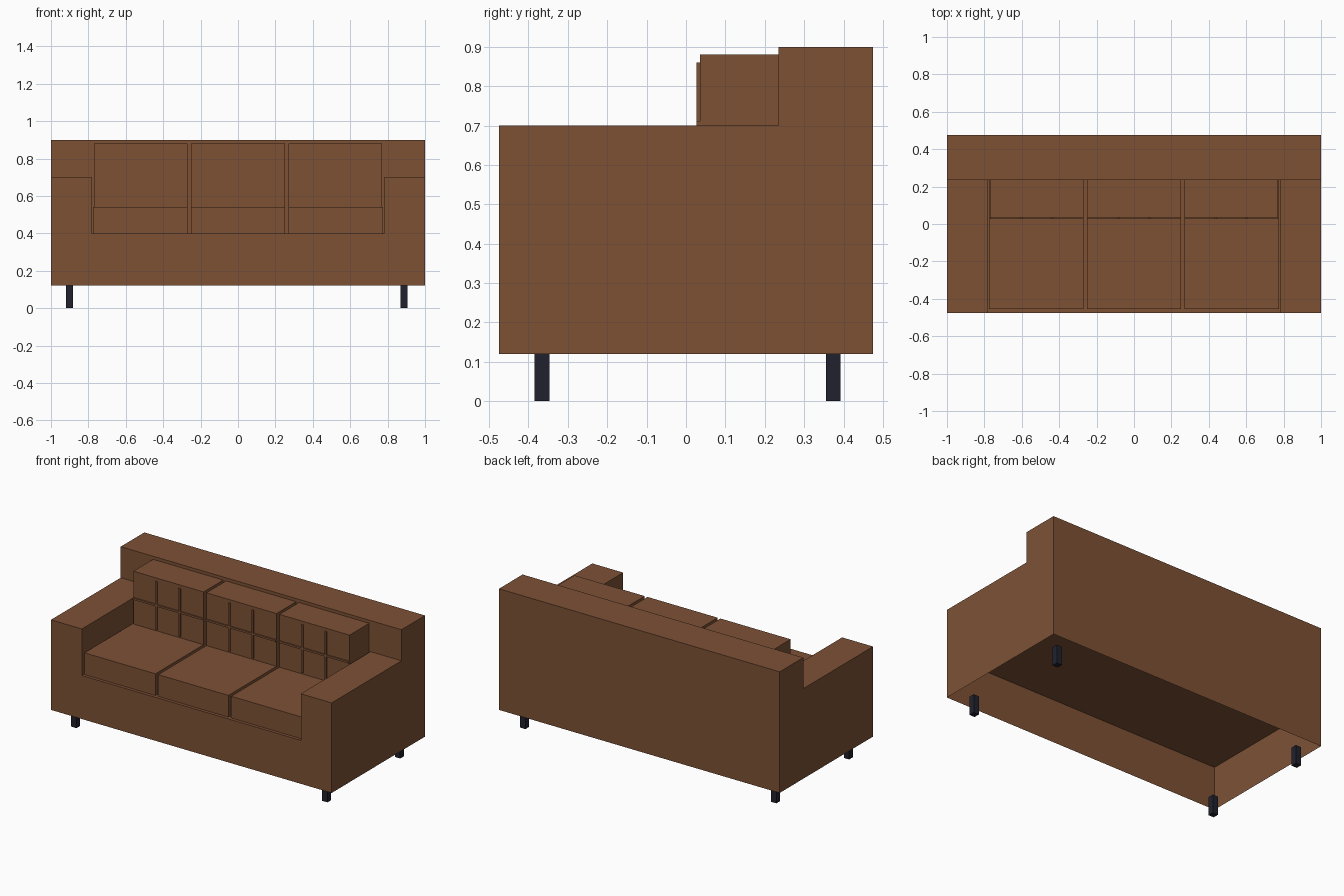
import bpy, bmesh

if "Cube" in bpy.data.objects:
    bpy.data.objects.remove(bpy.data.objects["Cube"])


def material(name, rgb):
    m = bpy.data.materials.new(name)
    m.diffuse_color = (*rgb, 1.0)
    m.use_nodes = True
    m.node_tree.nodes["Principled BSDF"].inputs["Base Color"].default_value = m.diffuse_color
    return m


leather = material("brown leather", (0.205, 0.083, 0.036))
dark = material("dark metal", (0.0144, 0.0152, 0.026))


def box(name, x, y, z, mat, open_bottom=False):
    """Box from (min, max) ranges, optionally without its underside."""
    bm = bmesh.new()
    bmesh.ops.create_cube(bm, size=1.0)
    for v in bm.verts:
        v.co = [r[1] if c > 0 else r[0] for c, r in zip(v.co, (x, y, z))]
    if open_bottom:
        under = [f for f in bm.faces if f.calc_center_median().z < z[0] + 1e-5]
        bmesh.ops.delete(bm, geom=under, context='FACES_ONLY')
    mesh = bpy.data.meshes.new(name)
    bm.to_mesh(mesh)
    bm.free()
    mesh.materials.append(mat)
    ob = bpy.data.objects.new(name, mesh)
    bpy.context.collection.objects.link(ob)
    return ob


FRONT, BACK, REST = -0.475, 0.475, 0.235

# Frame: hollow base open underneath, backrest and two arms
box("base", (-1, 1), (FRONT, BACK), (0.12, 0.40), leather, True)
box("backrest", (-1, 1), (REST, BACK), (0.40, 0.90), leather, True)
for side, x in (("left", (-1, -0.78)), ("right", (0.78, 1))):
    box(side + "_arm", x, (FRONT, REST), (0.40, 0.70), leather, True)

# Three seat cushions and three back cushions with raised seams
cushions = (("left", -0.775, -0.27, -0.77, -0.27),
            ("middle", -0.25, 0.25, -0.25, 0.25),
            ("right", 0.27, 0.775, 0.27, 0.77))
for side, s0, s1, b0, b1 in cushions:
    box(side + "_seat_cushion", (s0, s1), (-0.455, REST), (0.40, 0.54), leather)
    box(side + "_back_cushion", (b0, b1), (0.035, REST), (0.54, 0.88), leather)
    seam_y = (0.027, 0.035)
    box(side + "_cross_seam", (b0, b1), seam_y, (0.70, 0.712), leather)
    for i in (1, 2):
        c = b0 + (b1 - b0) * i / 3
        box(f"{side}_upright_seam_{i}", (c - 0.006, c + 0.006), seam_y,
            (0.55, 0.86), leather)

# Square legs
for side, lx in (("left", -0.90), ("right", 0.888)):
    for end, ly in (("front", -0.366), ("back", 0.374)):
        box(f"{end}_{side}_leg", (lx - 0.019, lx + 0.019),
            (ly - 0.019, ly + 0.019), (0, 0.12), dark)
